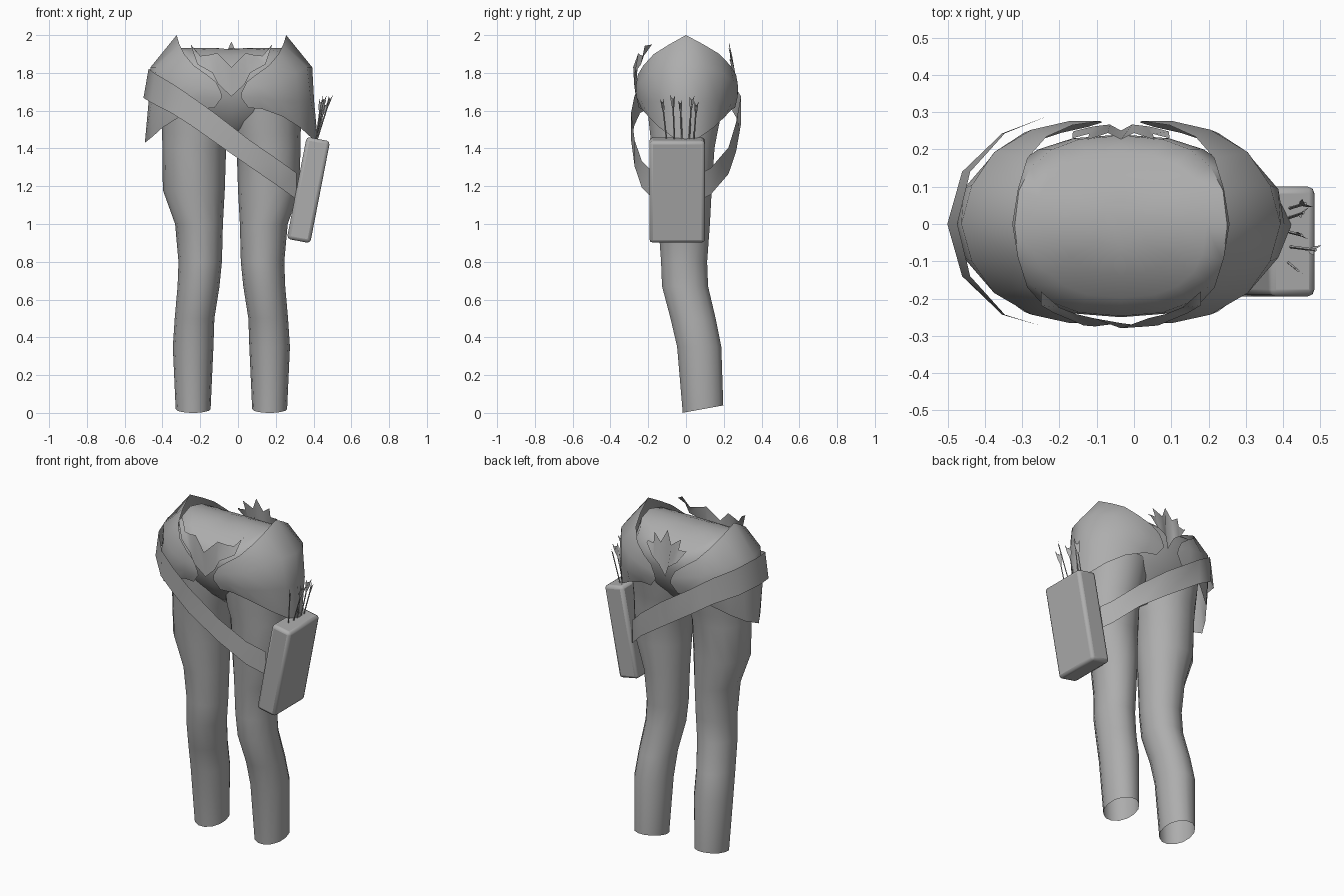
import bpy, math
from mathutils import Vector, Matrix

if "Cube" in bpy.data.objects:
    bpy.data.objects.remove(bpy.data.objects["Cube"])

CX = -0.035  # the body's own middle line

grey = bpy.data.materials.new("plain grey")
grey.diffuse_color = (0.42, 0.42, 0.42, 1)
grey.use_nodes = True
grey.node_tree.nodes["Principled BSDF"].inputs["Base Color"].default_value = grey.diffuse_color


def make(name, verts, faces, angle=50):
    me = bpy.data.meshes.new(name)
    me.from_pydata([tuple(v) for v in verts], [], faces)
    me.materials.append(grey)
    ob = bpy.data.objects.new(name, me)
    bpy.context.collection.objects.link(ob)
    bpy.ops.object.select_all(action='DESELECT')
    ob.select_set(True)
    bpy.context.view_layer.objects.active = ob
    bpy.ops.object.mode_set(mode='EDIT')
    bpy.ops.mesh.select_all(action='SELECT')
    bpy.ops.mesh.normals_make_consistent(inside=False)
    bpy.ops.object.mode_set(mode='OBJECT')
    bpy.ops.object.shade_smooth_by_angle(angle=math.radians(angle))
    return ob


def loft(name, rings, angle=50, caps=True):
    """Tube through rings of equal length, closed at both ends if caps is set."""
    n = len(rings[0])
    verts = [v for r in rings for v in r]
    faces = [(i * n + j, i * n + (j + 1) % n, (i + 1) * n + (j + 1) % n, (i + 1) * n + j)
             for i in range(len(rings) - 1) for j in range(n)]
    if caps:
        faces += [tuple(range(n)), tuple(range(len(verts) - n, len(verts)))]
    return make(name, verts, faces, angle)


def ring(x0, x1, y0, y1, z, n=14, power=1.0):
    cx, cy, rx, ry = (x0 + x1) / 2, (y0 + y1) / 2, (x1 - x0) / 2, (y1 - y0) / 2
    pts = []
    for k in range(n):
        c, s = math.cos(2 * math.pi * k / n), math.sin(2 * math.pi * k / n)
        pts.append(Vector((cx + rx * math.copysign(abs(c) ** power, c),
                           cy + ry * math.copysign(abs(s) ** power, s), z)))
    return pts


def grid(name, cols, angle=60):
    m = len(cols[0])
    verts = [v for c in cols for v in c]
    faces = [(i * m + j, (i + 1) * m + j, (i + 1) * m + j + 1, i * m + j + 1)
             for i in range(len(cols) - 1) for j in range(m - 1)]
    return make(name, verts, faces, angle)


# Legs: z, inner x, outer x, front y, back y (x from the middle line)
LEG = [(0.02, .11, .295, -.02, .20), (.35, .095, .31, -.05, .19), (.5, .09, .30, -.085, .16),
       (.67, .063, .285, -.13, .12), (.8, .05, .28, -.135, .115), (1.0, .045, .298, -.15, .13),
       (1.18, .035, .363, -.17, .14), (1.4, .028, .365, -.185, .155),
       (1.48, .0, .367, -.195, .17), (1.62, -.01, .37, -.21, .20)]
# Panels: columns from the front middle to the hip, each from top edge to hem
PANEL = [[(.08, -.262, 1.75), (.055, -.265, 1.70), (.05, -.262, 1.67), (.09, -.25, 1.615)],
         [(.13, -.255, 1.79), (.14, -.265, 1.73), (.145, -.262, 1.67), (.16, -.235, 1.61)],
         [(.2, -.225, 1.84), (.24, -.243, 1.75), (.26, -.235, 1.65), (.27, -.2, 1.57)],
         [(.25, -.17, 1.9), (.34, -.185, 1.8), (.355, -.165, 1.65), (.365, -.14, 1.51)],
         [(.275, -.09, 1.95), (.40, -.1, 1.83), (.422, -.09, 1.65), (.42, -.07, 1.46)],
         [(.29, 0, 2.0), (.428, 0, 1.83), (.438, 0, 1.65), (.458, 0, 1.43)]]

for side, s in (("left", -1), ("right", 1)):
    rings = []
    for z, xi, xo, y0, y1 in LEG:
        rings.append([Vector((CX + s * v.x, v.y, v.z)) for v in ring(xi, xo, y0, y1, z)])
    for v in rings[0]:  # slanted, open ankle cut
        v.z = 0.04 * (v.y + .02) / .22
    loft(side + "_leg", rings, caps=False)

    half = [[Vector(p) for p in c] for c in PANEL]
    back = [[Vector((p.x, -1.04 * p.y, p.z)) for p in c] for c in reversed(half[:-1])]
    cols = [[Vector((CX + s * p.x, p.y, p.z)) for p in c] for c in half + back]
    grid(side + "_hip_panel", cols)

# Pelvis, with an arched top that falls to the front and back
pelvis = [ring(CX - rx, CX + rx, y0, y1, z, 20, .85) for z, rx, y0, y1 in (
    (1.44, .04, -.06, .05), (1.51, .15, -.14, .12), (1.59, .28, -.20, .185),
    (1.66, .35, -.23, .215), (1.74, .35, -.25, .24))]
for f in (1, .8, .55, .25):
    r = ring(CX - .285 * f, CX + .285 * f, -.247 * f, .237 * f, 0, 20, .8)
    for v in r:
        v.z = 1.932 - .125 * (abs(v.y) / .24) ** 2
    pelvis.append(r)
loft("pelvis", pelvis, 60)


# Emblems: half outlines (x, z) mirrored about the middle, wrapped round the body
def emblem(name, top, bottom, sign, bend, depth):
    """Strips between matching top and bottom edge points, curved away from the middle."""
    cols = []
    for s in (-1, 1):
        seq = list(zip(top, bottom))
        for (tx, tz), (bx, bz) in (reversed(seq) if s < 0 else seq[1:]):
            cols.append([Vector((CX + s * x, sign * (depth - bend * x * x - lean * .25), z))
                         for x, z, lean in ((tx, tz, max(0, tz - 1.8)), (bx, bz, max(0, 1.76 - bz)))])
    grid(name, cols)


emblem("front_emblem",
       [(0, 1.83), (.075, 1.905), (.12, 1.895), (.165, 1.89), (.215, 1.95)],
       [(0, 1.675), (.07, 1.74), (.10, 1.80), (.18, 1.845), (.214, 1.944)], -1, 1.5, .287)
emblem("back_emblem",
       [(0, 1.965), (.035, 1.89), (.09, 1.93), (.085, 1.87), (.13, 1.87)],
       [(0, 1.69), (.03, 1.76), (.07, 1.79), (.085, 1.80), (.129, 1.865)], 1, 1.2, .268)

# Slanted carrying strap round the hips: centre points
STRAP = [(.31, -.17, 1.20), (.22, -.235, 1.265), (.06, -.272, 1.375), (-.13, -.29, 1.515),
         (-.25, -.273, 1.60), (-.35, -.243, 1.665), (-.45, -.14, 1.72), (-.487, 0, 1.745),
         (-.45, .14, 1.725), (-.35, .243, 1.68), (-.23, .29, 1.60), (-.02, .265, 1.46),
         (.15, .225, 1.335), (.27, .13, 1.225), (.31, .08, 1.20)]
cols = []
for x, y, z in STRAP:
    w = .07 if x > .05 else .077
    f = max(0, -x - .3) / .18 * .013
    cols.append([Vector((x + f, y, z + w)), Vector((x - f, y, z - w))])
grid("strap", cols)

# Quiver: tilted box with rounded edges
tilt = Matrix.Translation((.373, -.047, 1.18)) @ Matrix.Rotation(math.radians(11), 4, 'Y')
box = [[Vector((x, y, z)) for x, y in ((-.063, -.147), (.063, -.147), (.063, .147), (-.063, .147))]
       for z in (-.275, .275)]
quiver = loft("quiver", [[tilt @ v for v in r] for r in box], 50)
bev = quiver.modifiers.new("rounding", 'BEVEL')
bev.width = .018
bev.segments = 2

# Arrows: thin shafts with forked, flat tail feathers
for i, (y0, y1, x1, z1) in enumerate(((-.10, -.125, .44, 1.645), (-.06, -.07, .487, 1.665),
                                      (-.02, -.03, .45, 1.64), (.015, .03, .455, 1.66),
                                      (.04, .055, .46, 1.63))):
    a, b = Vector((.41, y0, 1.42)), Vector((x1, y1, z1))
    loft("arrow_shaft_%d" % (i + 1),
         [[p + Vector((.004 * math.cos(k * math.pi / 2), .004 * math.sin(k * math.pi / 2), 0))
           for k in range(4)] for p in (a, b)])
    d = (b - a).normalized()
    w = Vector((.6, .8, 0)) if i % 2 else Vector((.8, -.6, 0))
    verts = [b - d * .075, b - d * .03 + w * .012, b + d * .02 + w * .017,
             b - d * .012, b + d * .02 - w * .017, b - d * .03 - w * .012]
    make("arrow_feather_%d" % (i + 1), verts, [(0, 1, 2, 3), (0, 3, 4, 5)])
